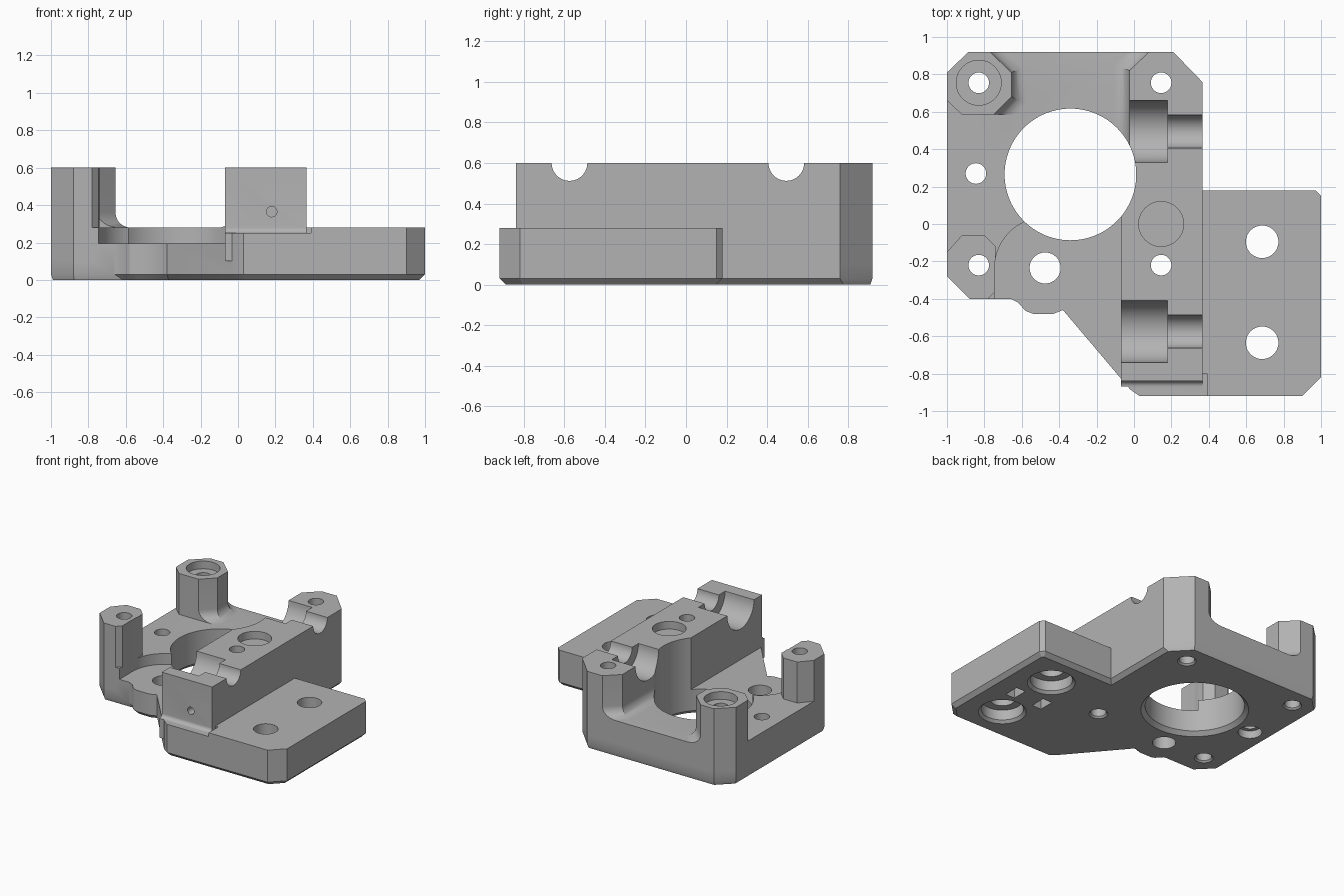
import bpy, bmesh, math
from mathutils import Vector

cube = bpy.data.objects.get("Cube")
if cube:
    bpy.data.objects.remove(cube, do_unlink=True)

grey = bpy.data.materials.new("plain grey")
grey.use_nodes = True
grey.diffuse_color = (0.45, 0.45, 0.45, 1)
grey.node_tree.nodes["Principled BSDF"].inputs["Base Color"].default_value = grey.diffuse_color


def inset(outline, rule):
    """Move each edge of a counter-clockwise outline inward by rule(mid, normal)."""
    pts = [Vector(p) for p in outline]
    n = len(pts)
    lines = []
    for i in range(n):
        a, b = pts[i], pts[(i + 1) % n]
        d = (b - a).normalized()
        out = Vector((d.y, -d.x))
        lines.append((a - out * rule((a + b) / 2, out), d))
    result = []
    for i in range(n):
        (p, d), (q, e) = lines[i - 1], lines[i]
        t = (q - p).cross(e) / d.cross(e)
        result.append(p + d * t)
    return result


def loft(name, rings):
    """Solid through rings of equal length, each given as (z, outline)."""
    bm = bmesh.new()
    loops = [[bm.verts.new((x, y, z)) for x, y in pts] for z, pts in rings]
    n = len(loops[0])
    bm.faces.new(reversed(loops[0]))
    bm.faces.new(loops[-1])
    for low, high in zip(loops, loops[1:]):
        for i in range(n):
            j = (i + 1) % n
            bm.faces.new((low[i], low[j], high[j], high[i]))
    mesh = bpy.data.meshes.new(name)
    bm.to_mesh(mesh)
    bm.free()
    mesh.materials.append(grey)
    obj = bpy.data.objects.new(name, mesh)
    bpy.context.collection.objects.link(obj)
    return obj


def prism(name, outline, z0, z1):
    return loft(name, [(z0, outline), (z1, outline)])


def rect(x0, x1, y0, y1):
    return [(x0, y0), (x1, y0), (x1, y1), (x0, y1)]


def circle(x, y, r, n=48):
    return [(x + r * math.cos(2 * math.pi * i / n), y + r * math.sin(2 * math.pi * i / n))
            for i in range(n)]


def combine(target, other, operation):
    mod = target.modifiers.new("combine", "BOOLEAN")
    mod.operation, mod.solver, mod.object = operation, "EXACT", other
    bpy.context.view_layer.objects.active = target
    bpy.ops.object.modifier_apply(modifier=mod.name)
    bpy.data.objects.remove(other, do_unlink=True)


def bore(x, y, r, z0=-0.1, z1=0.7):
    combine(body, prism("bore", circle(x, y, r), z0, z1), "DIFFERENCE")


def countersink(x, y, r, c):
    rings = [(z, circle(x, y, r + c - z)) for z in (-0.01, c)]
    combine(body, loft("countersink", rings), "DIFFERENCE")


def flare(outline, radius, foot, rule, steps=8):
    """Rings for a post whose chosen sides curve out into the floor."""
    rings = [(0.1, inset(outline, lambda m, o: -radius * rule(m, o)))]
    for i in range(steps + 1):
        a = math.pi / 2 * i / steps
        grow = radius * (1 - math.sin(a))
        rings.append((foot + radius * (1 - math.cos(a)),
                      inset(outline, lambda m, o: -grow * rule(m, o))))
    return rings + [(0.6, outline)]


# Base plate with a chamfered underside
plate = [(-1, -0.28), (-0.88, -0.40), (-0.66, -0.40), (-0.62, -0.42), (-0.58, -0.465),
         (-0.54, -0.48), (-0.43, -0.48), (-0.38, -0.46), (-0.02, -0.885), (0.03, -0.92),
         (0.90, -0.92), (1, -0.82), (1, 0.15), (0.97, 0.18), (0.365, 0.18),
         (0.365, 0.76), (0.21, 0.92), (-0.885, 0.92), (-1, 0.81)]
under = inset(plate, lambda m, o: 0.03 if m.x > -0.66 and m.y < 0.7 else 0.01)
body = loft("bearing_mount_body", [(0, under), (0.03, plate), (0.28, plate)])

# Front ledge below the clamp block
combine(body, prism("ledge_cut", rect(-0.07, 0.39, -1, -0.8), 0.25, 0.7), "DIFFERENCE")

# Corner posts
back_post = [(-1, 0.66), (-0.92, 0.585), (-0.75, 0.585), (-0.655, 0.68),
             (-0.655, 0.81), (-0.77, 0.92), (-0.885, 0.92), (-1, 0.81)]
combine(body, loft("back_post", flare(back_post, 0.08, 0.28, lambda m, o: o.x > 0.1)), "UNION")
front_post = [(-1, -0.28), (-0.88, -0.40), (-0.78, -0.40), (-0.74, -0.36),
              (-0.74, -0.12), (-0.80, -0.06), (-0.92, -0.06), (-1, -0.15)]
combine(body, prism("front_post", front_post, 0.1, 0.6), "UNION")

# Recess around the front bore
arc = [(-0.475 + 0.27 * math.cos(math.radians(a)), -0.235 + 0.27 * math.sin(math.radians(a)))
       for a in range(105, 181, 5)]
recess = arc + [(-0.745, -0.7), (-0.07, -1), (-0.07, 0.1)]
combine(body, prism("recess", recess, 0.195, 0.7), "DIFFERENCE")

# Long clamp block: front part, then the narrower rear part
front_block = rect(-0.07, 0.365, -0.84, 0.34)
combine(body, loft("clamp_block", flare(front_block, 0.03, 0.25, lambda m, o: o.y < -0.5)), "UNION")
rear_block = [(-0.025, 0.3), (0.365, 0.3), (0.365, 0.76), (0.21, 0.92), (0.08, 0.92), (-0.025, 0.82)]
combine(body, loft("rear_block", flare(rear_block, 0.08, 0.28,
                                       lambda m, o: o.x < -0.1)), "UNION")

# Stepped half-round rod seats across the block
for y in (-0.575, 0.495):
    for r, x0, x1 in ((0.165, -0.3, 0.18), (0.088, 0.1, 0.5)):
        seat = prism("rod_seat", circle(0, 0, r), 0, x1 - x0)
        seat.rotation_euler = (0, math.pi / 2, 0)
        seat.location = (x0, y, 0.6)
        bpy.context.view_layer.update()
        combine(body, seat, "DIFFERENCE")

# Large central opening and its chamfered rim
combine(body, prism("opening", circle(-0.34, 0.265, 0.352, 96), -0.1, 0.7), "DIFFERENCE")
countersink(-0.34, 0.265, 0.352, 0.03)

# Screw holes
for x, y in ((-0.83, 0.755), (-0.845, 0.27), (-0.83, -0.22), (0.145, 0.755), (0.145, -0.22)):
    bore(x, y, 0.055)
    countersink(x, y, 0.055, 0.012)
bore(-0.475, -0.235, 0.083)
bore(-0.845, 0.27, 0.085, -0.1, 0.06)

# Shallow round seats in the post and block tops
bore(-0.83, 0.755, 0.12, 0.54)
bore(0.145, 0, 0.12, 0.54)

# Mounting holes with counterbores and small slots underneath
for y in (-0.095, -0.635):
    bore(0.685, y, 0.087)
    bore(0.685, y, 0.15, -0.1, 0.1)
    countersink(0.685, y, 0.15, 0.02)
for x in (0.54, 0.785):
    combine(body, prism("slot", rect(x - 0.04, x + 0.04, -0.43, -0.31), -0.1, 0.08), "DIFFERENCE")

# Small blind hole in the block front
pin = prism("pin_hole", circle(0, 0, 0.028, 24), 0, 0.4)
pin.rotation_euler = (-math.pi / 2, 0, 0)
pin.location = (0.18, -1, 0.365)
bpy.context.view_layer.update()
combine(body, pin, "DIFFERENCE")

# Smooth the round faces, keep the edges sharp
bpy.ops.object.select_all(action="DESELECT")
body.select_set(True)
bpy.context.view_layer.objects.active = body
bpy.ops.object.shade_smooth_by_angle(angle=math.radians(25))
